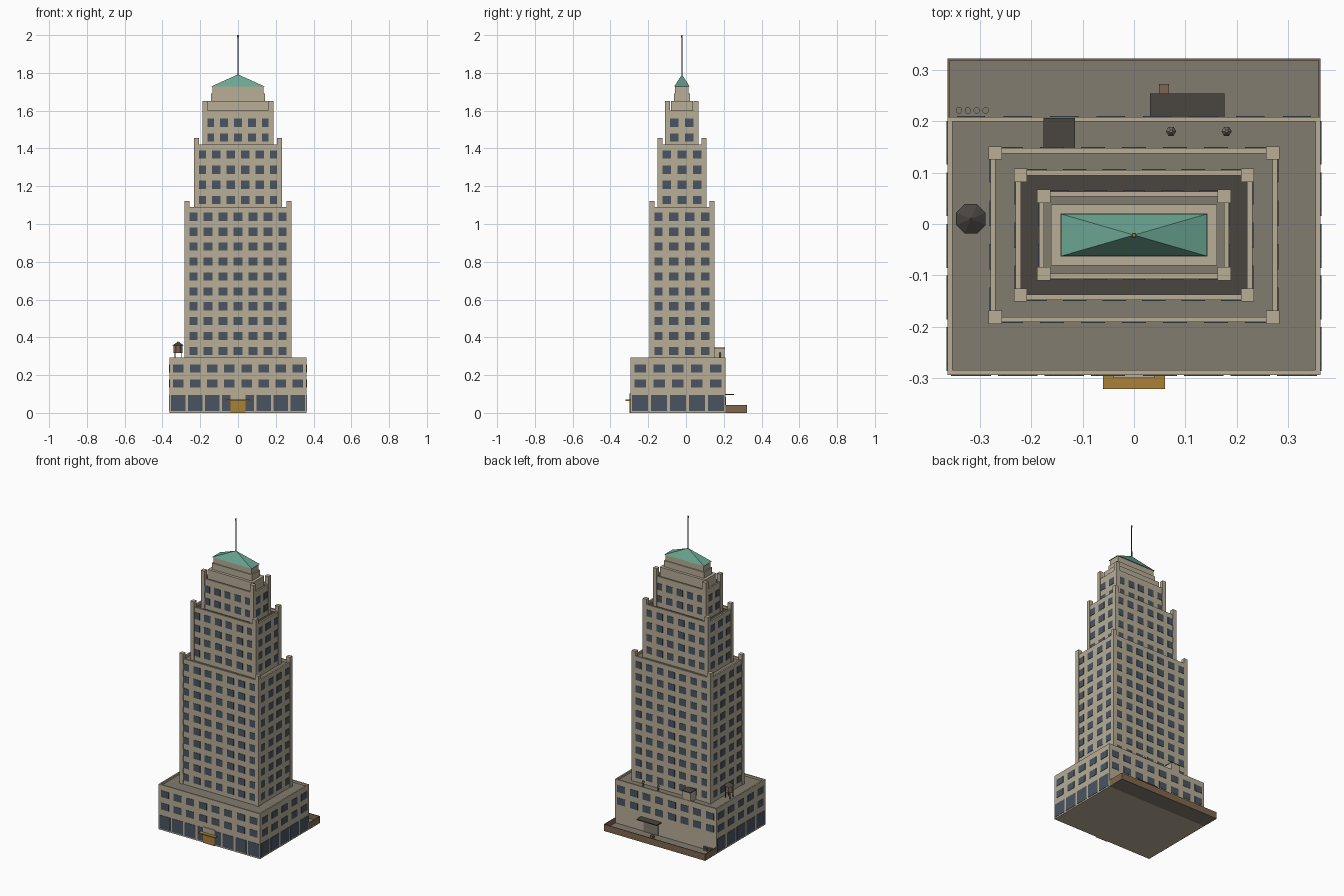
import bpy, bmesh, math
from mathutils import Matrix, Vector

if "Cube" in bpy.data.objects:
    bpy.data.objects.remove(bpy.data.objects["Cube"])


def mat(name, hexa):
    m = bpy.data.materials.new(name)
    lin = [((int(hexa[i:i + 2], 16) / 255 + 0.055) / 1.055) ** 2.4 for i in (0, 2, 4)]
    m.diffuse_color = (*lin, 1)
    m.use_nodes = True
    m.node_tree.nodes["Principled BSDF"].inputs["Base Color"].default_value = m.diffuse_color
    return m


STONE = mat("stone", "B8AE97")
ROOF = mat("roof_grey", "827C70")
DARK = mat("dark_grey", "4A4540")
GLASS = mat("window_blue", "4A5561")
GREEN = mat("copper_green", "6BA692")
GOLD = mat("brass", "AB8038")
BROWN = mat("timber_brown", "80664F")
CY = -0.0215   # tower centre in y


def finish(name, bm, *mats):
    me = bpy.data.meshes.new(name)
    bm.to_mesh(me)
    bm.free()
    for m in mats:
        me.materials.append(m)
    ob = bpy.data.objects.new(name, me)
    bpy.context.collection.objects.link(ob)
    return ob


def add_box(bm, x0, x1, y0, y1, z0, z1):
    m = Matrix.Translation(((x0 + x1) / 2, (y0 + y1) / 2, (z0 + z1) / 2))
    m = m @ Matrix.Diagonal((x1 - x0, y1 - y0, z1 - z0, 1))
    return bmesh.ops.create_cube(bm, size=1, matrix=m)["verts"]


def box(name, dims, m, top=None):
    """Box with an optional second colour on its upper face."""
    bm = bmesh.new()
    add_box(bm, *dims)
    bm.normal_update()
    if top:
        for f in bm.faces:
            f.material_index = int(f.normal.z > 0.5)
    return finish(name, bm, m, *([top] if top else []))


def cone(name, x, y, z0, z1, r0, r1, m, sides=8):
    bm = bmesh.new()
    mx = Matrix.Translation((x, y, (z0 + z1) / 2)) @ Matrix.Rotation(math.pi / sides, 4, 'Z')
    bmesh.ops.create_cone(bm, cap_ends=True, segments=sides, radius1=r0, radius2=r1,
                          depth=z1 - z0, matrix=mx)
    return finish(name, bm, m)


def ring(name, hx, hy, cy, t, z0, z1, m):
    """Rectangular parapet of four walls."""
    bm = bmesh.new()
    for s in (-1, 1):
        x, y = s * (hx - t / 2), cy + s * (hy - t / 2)
        add_box(bm, -hx, hx, y - t / 2, y + t / 2, z0, z1)
        add_box(bm, x - t / 2, x + t / 2, cy - hy + t, cy + hy - t, z0, z1)
    return finish(name, bm, m)


def windows(name, hx, hy, cy, nx, ny, rows, w, h, sides="FBLR"):
    """Grid of thin window plates; w is a fraction of the bay width."""
    bm = bmesh.new()
    t = 0.002
    for z in rows:
        for n, half, faces in ((nx, hx, "FB"), (ny, hy, "LR")):
            bay = 2 * half / n
            for i in range(n):
                c = (i + 0.5) * bay - half
                a, b = c - bay * w / 2, c + bay * w / 2
                for f in faces:
                    if f not in sides:
                        continue
                    s = 1 if f in "BR" else -1
                    if faces == "FB":
                        y = cy + s * hy
                        add_box(bm, a, b, y - t, y + t, z - h / 2, z + h / 2)
                    else:
                        x = s * hx
                        add_box(bm, x - t, x + t, cy + a, cy + b, z - h / 2, z + h / 2)
    return finish(name, bm, GLASS)


# Base block
BX, BY, BC = 0.362, 0.2505, -0.0425
box("base_block", (-BX, BX, BC - BY, BC + BY, 0, 0.28), STONE, ROOF)
ring("base_parapet", BX, BY, BC, 0.009, 0.28, 0.292, STONE)
windows("base_windows", BX, BY, BC, 8, 5, (0.155, 0.235), 0.61, 0.043)
windows("shop_windows", BX, BY, BC, 8, 5, (0.052,), 0.85, 0.086, "FLR")

# Tower tiers: half sizes, bottom, parapet top, pier top, bays, window rows
tiers = [
    ("lower", 0.279, 0.169, 0.28, 1.09, 1.122, 7, 4, [0.328 + 0.0789 * i for i in range(10)], ROOF),
    ("middle", 0.230, 0.126, 1.07, 1.42, 1.455, 6, 3, [1.128 + 0.0797 * i for i in range(4)], DARK),
    ("upper", 0.185, 0.085, 1.40, 1.60, 1.65, 5, 2, [1.457, 1.536], ROOF),
]
for name, hx, hy, z0, z1, zp, nx, ny, rows, top in tiers:
    box(name + "_tier", (-hx, hx, CY - hy, CY + hy, z0, z1 - 0.015), STONE, top)
    ring(name + "_parapet", hx, hy, CY, 0.01, z1 - 0.015, z1, STONE)
    windows(name + "_windows", hx, hy, CY, nx, ny, rows, 0.59, 0.043)
    # Corner piers standing slightly proud of the walls
    bm = bmesh.new()
    for sx in (-1, 1):
        for sy in (-1, 1):
            px, py = sx * (hx - 0.0095), CY + sy * (hy - 0.0095)
            add_box(bm, px - 0.013, px + 0.013, py - 0.013, py + 0.013, z0, zp)
    finish(name + "_corner_piers", bm, STONE)

# Stepped crown
box("crown_lower", (-0.161, 0.161, CY - 0.059, CY + 0.059, 1.58, 1.65), STONE)
box("crown_middle", (-0.143, 0.143, CY - 0.042, CY + 0.042, 1.65, 1.69), STONE)
box("crown_upper", (-0.136, 0.136, CY - 0.036, CY + 0.036, 1.69, 1.73), STONE)

# Hipped copper roof and mast
bm = bmesh.new()
vs = add_box(bm, -0.142, 0.142, CY - 0.041, CY + 0.041, 1.728, 1.79)
bmesh.ops.pointmerge(bm, verts=[v for v in vs if v.co.z > 1.75], merge_co=Vector((0, CY, 1.792)))
finish("copper_roof", bm, GREEN)
cone("mast", 0, CY, 1.78, 1.995, 0.004, 0.003, DARK, 6)
cone("mast_tip", 0, CY, 1.988, 2.0, 0.005, 0.004, GOLD, 6)

# Front entrance
F = BC - BY
box("entrance_door", (-0.04, 0.04, F - 0.005, F, 0, 0.064), GOLD)
box("entrance_canopy", (-0.06, 0.06, -0.321, F, 0.064, 0.07), GOLD)
box("entrance_panel", (-0.04, 0.04, F - 0.006, F, 0.07, 0.102), STONE)

# Rear yard with low fence
R = BC + BY
box("yard_slab", (-BX, BX, R, 0.321, 0, 0.01), ROOF)
box("yard_fence_back", (-BX, BX, 0.318, 0.322, 0, 0.043), BROWN)
for s, side in ((-1, "left"), (1, "right")):
    x = s * (BX - 0.0015)
    box("yard_fence_" + side, (x - 0.0015, x + 0.0015, R, 0.318, 0, 0.043), BROWN)
box("loading_door", (0.05, 0.157, R, R + 0.004, 0.01, 0.085), ROOF)
box("loading_canopy", (0.031, 0.176, R, 0.254, 0.094, 0.1), DARK)
box("crate", (0.049, 0.068, 0.254, 0.272, 0.01, 0.03), BROWN)
for i in range(4):
    cone("yard_bin", -0.34 + 0.0172 * i, 0.221, 0.01, 0.035, 0.0065, 0.0065, ROOF)

# Equipment on the base roof
box("stair_bulkhead", (-0.175, -0.116, 0.147, 0.205, 0.28, 0.34), STONE)
box("bulkhead_cap", (-0.176, -0.115, 0.147, 0.206, 0.34, 0.346), DARK)
for x in (0.072, 0.18):
    cone("vent_pipe", x, 0.18, 0.28, 0.31, 0.005, 0.005, ROOF, 6)
    cone("vent_cap", x, 0.18, 0.308, 0.322, 0.01, 0.003, ROOF, 6)

# Water tank
TX, TY = -0.317, 0.01
for sx in (-1, 1):
    for sy in (-1, 1):
        x, y = TX + sx * 0.016, TY + sy * 0.016
        box("tank_leg", (x - 0.002, x + 0.002, y - 0.002, y + 0.002, 0.28, 0.32), DARK)
cone("water_tank", TX, TY, 0.318, 0.358, 0.026, 0.026, BROWN)
cone("tank_roof", TX, TY, 0.358, 0.377, 0.031, 0.002, DARK)
